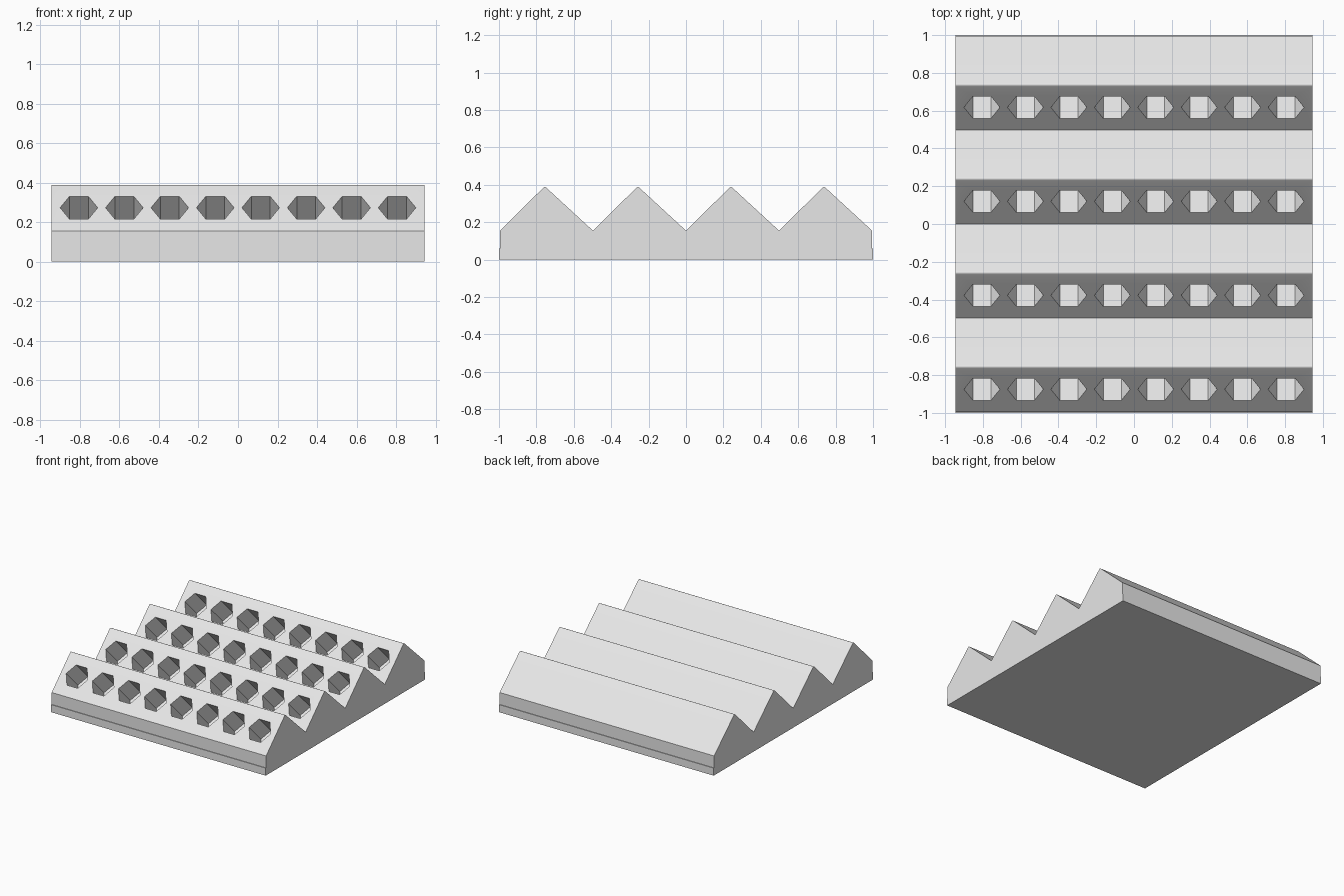
import bpy, bmesh, math
from mathutils import Vector

if "Cube" in bpy.data.objects:
    bpy.data.objects.remove(bpy.data.objects["Cube"])

HALF_X = 0.944
LEDGE_Z, VALLEY_Z, APEX_Z = 0.06, 0.155, 0.392
HALF_Y, PITCH, RISE_Y = 0.995, 0.4975, 0.24
TEETH, WELLS = 4, 8

grey = bpy.data.materials.new("light grey")
grey.diffuse_color = (0.8, 0.8, 0.8, 1)
grey.use_nodes = True
grey.node_tree.nodes["Principled BSDF"].inputs["Base Color"].default_value = grey.diffuse_color


def prism(bm, ring, offset):
    """Closed prism from a ring of points swept along an offset."""
    a = [bm.verts.new(p) for p in ring]
    b = [bm.verts.new(p + offset) for p in ring]
    bm.faces.new(a)
    bm.faces.new(b[::-1])
    for i in range(len(ring)):
        j = (i + 1) % len(ring)
        bm.faces.new((a[j], a[i], b[i], b[j]))


def finish(bm, name):
    bmesh.ops.recalc_face_normals(bm, faces=bm.faces)
    mesh = bpy.data.meshes.new(name)
    bm.to_mesh(mesh)
    bm.free()
    mesh.materials.append(grey)
    obj = bpy.data.objects.new(name, mesh)
    bpy.context.collection.objects.link(obj)
    return obj


def rounded_ridge(valley, apex, after, cut=0.013, steps=6):
    """Points of a softened ridge between two slopes."""
    p = apex + (valley - apex).normalized() * cut
    q = apex + (after - apex).normalized() * cut
    pts = []
    for i in range(steps + 1):
        t = i / steps
        pts.append(p * (1 - t) ** 2 + apex * 2 * t * (1 - t) + q * t * t)
    return pts


# Stepped rack body: sawtooth profile with a shallow ledge around the foot
outline = [Vector((-HALF_X, -1, 0)), Vector((-HALF_X, -1, LEDGE_Z)),
           Vector((-HALF_X, -HALF_Y, LEDGE_Z))]
for k in range(TEETH):
    y = -HALF_Y + k * PITCH
    valley = Vector((-HALF_X, y, VALLEY_Z))
    apex = Vector((-HALF_X, y + RISE_Y, APEX_Z))
    outline.append(valley)
    outline += rounded_ridge(valley, apex, Vector((-HALF_X, y + PITCH, VALLEY_Z)))
outline += [Vector((-HALF_X, HALF_Y, VALLEY_Z)), Vector((-HALF_X, HALF_Y, LEDGE_Z)),
            Vector((-HALF_X, 1, LEDGE_Z)), Vector((-HALF_X, 1, 0))]
bm = bmesh.new()
prism(bm, outline, Vector((2 * HALF_X, 0, 0)))
body = finish(bm, "rack_body")

# Hexagonal wells sunk square into each front slope
slope = Vector((0, RISE_Y, APEX_Z - VALLEY_Z)).normalized()
normal = Vector((0, -slope.z, slope.y))
bm = bmesh.new()
for k in range(TEETH):
    for i in range(WELLS):
        y = -HALF_Y + k * PITCH
        centre = Vector((-0.805 + 0.23 * i, y, VALLEY_Z)) + slope * 0.168
        ring = [centre + normal * 0.03
                + Vector((0.095 * math.cos(a), 0, 0)) + slope * 0.095 * math.sin(a)
                for a in (math.radians(60 * s) for s in range(6))]
        prism(bm, ring, -normal * 0.24)
cutter = finish(bm, "well_cutter")
cutter.hide_render = True

mod = body.modifiers.new("wells", 'BOOLEAN')
mod.operation = 'DIFFERENCE'
mod.solver = 'EXACT'
mod.object = cutter
bpy.context.view_layer.objects.active = body
body.select_set(True)
bpy.ops.object.modifier_apply(modifier=mod.name)
bpy.data.objects.remove(cutter)

# Smooth only the softened ridges
bpy.ops.object.shade_smooth_by_angle(angle=math.radians(28))
